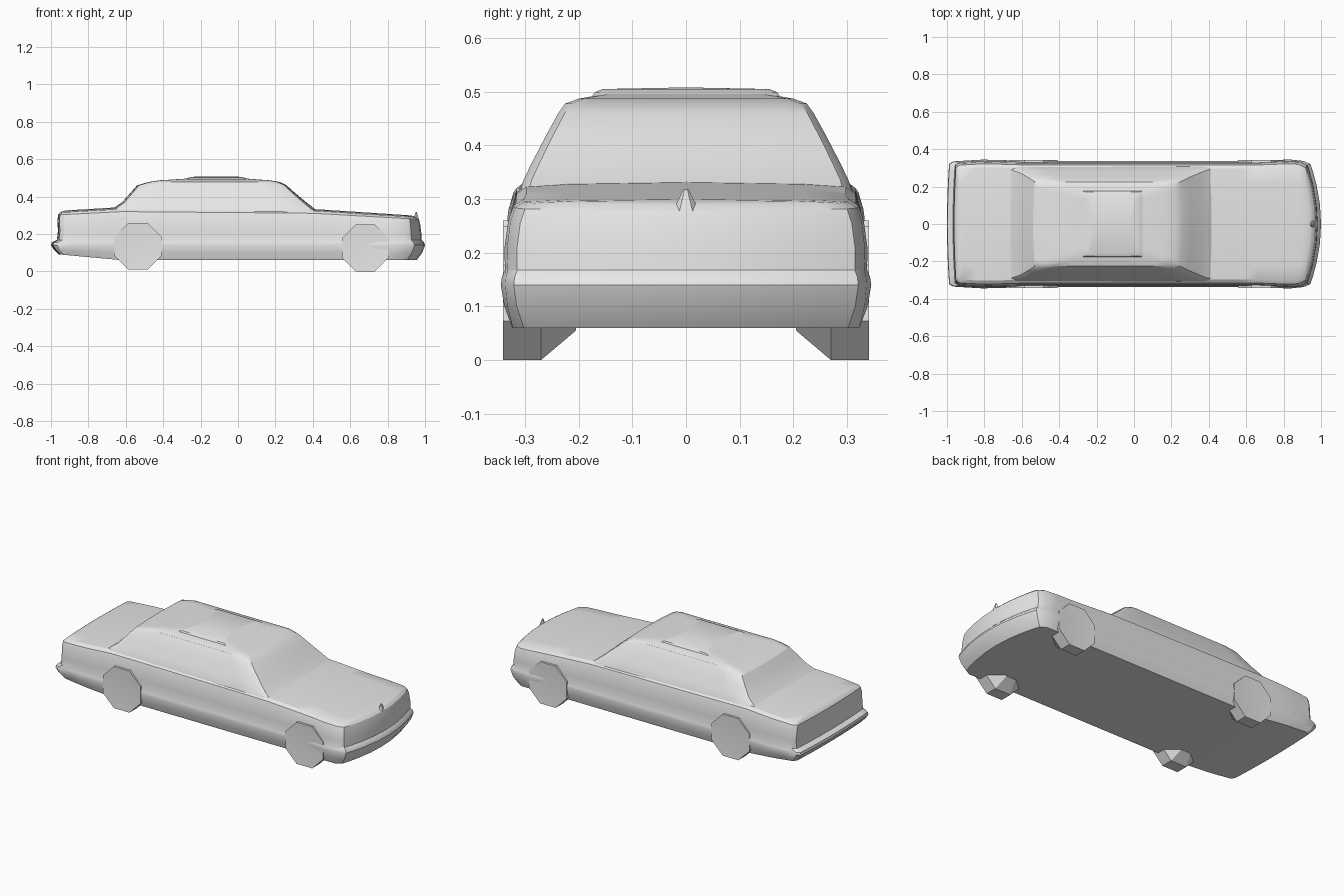
import bpy, bmesh, math

cube = bpy.data.objects.get("Cube")
if cube:
    bpy.data.objects.remove(cube, do_unlink=True)

grey = bpy.data.materials.new("light grey")
grey.use_nodes = True
grey.diffuse_color = (0.8, 0.8, 0.8, 1)
grey.node_tree.nodes["Principled BSDF"].inputs["Base Color"].default_value = (0.8, 0.8, 0.8, 1)


def lerp_curve(points, x):
    """Piecewise linear lookup in a list of (x, value)."""
    if x <= points[0][0]:
        return points[0][1]
    for (xa, va), (xb, vb) in zip(points, points[1:]):
        if x <= xb:
            return va + (vb - va) * (x - xa) / (xb - xa)
    return points[-1][1]


def finish(name, bm, angle=30):
    bmesh.ops.remove_doubles(bm, verts=bm.verts, dist=0.0005)
    bmesh.ops.recalc_face_normals(bm, faces=bm.faces)
    mesh = bpy.data.meshes.new(name)
    bm.to_mesh(mesh)
    bm.free()
    mesh.materials.append(grey)
    obj = bpy.data.objects.new(name, mesh)
    bpy.context.collection.objects.link(obj)
    bpy.ops.object.select_all(action='DESELECT')
    obj.select_set(True)
    bpy.context.view_layer.objects.active = obj
    bpy.ops.object.shade_smooth_by_angle(angle=math.radians(angle))
    return obj


def skin(bm, rings):
    """Join a stack of closed rings with quads."""
    rows = [[bm.verts.new(p) for p in ring] for ring in rings]
    n = len(rows[0])
    for a, b in zip(rows, rows[1:]):
        for i in range(n):
            j = (i + 1) % n
            bm.faces.new((a[i], a[j], b[j], b[i]))
    return rows


def outline(z, half, front, rear, bow_f, bow_r, corner_f, corner_r, steps, width, height):
    """Plan outline of a shell at one level, with bowed ends."""
    ends = (0, 0.3, 0.6, 0.82, 0.95)
    bow = lambda k, amount: amount * (k * half / 0.33) ** 2
    pts = [(front - bow(k, bow_f), k * half) for k in ends]
    a = front - bow(1, bow_f) - corner_f
    b = rear + bow(1, bow_r) + corner_r
    for i in range(steps + 1):
        x = a + (b - a) * i / steps
        pts.append((x, half * width(x)))
    pts += [(rear + bow(k, bow_r), k * half) for k in reversed(ends)]
    pts += [(x, -y) for x, y in reversed(pts[1:-1])]
    return [(x, y, height(x, z)) for x, y in pts]


def shell(name, levels, bow_f, bow_r, corner_f, corner_r, steps,
          width=lambda x: 1, height=lambda x, z: z):
    bm = bmesh.new()
    skin(bm, [outline(*lv, bow_f, bow_r, corner_f, corner_r, steps, width, height)
              for lv in levels])
    return finish(name, bm)


# Main body: levels of (height, half width, front x, rear x)
deck = [(-0.96, 0.322), (-0.62, 0.342), (0.4, 0.332), (0.97, 0.295)]
sill = [(-1, 0.095), (-0.62, 0.06)]
flare = [(-0.97, 0.99), (-0.8, 1.02), (-0.6, 1), (0.7, 1), (0.85, 1.025), (0.92, 0.99)]


def body_height(x, z):
    if z > 0.16:
        return 0.16 + (z - 0.16) * (lerp_curve(deck, x) - 0.16) / 0.18
    if z < 0.14:
        return 0.14 - (0.14 - z) * (0.14 - lerp_curve(sill, x)) / 0.08
    return z


shell("body", [
    (0.06, 0, 0.93, -0.93),
    (0.06, 0.318, 0.955, -0.96),
    (0.10, 0.332, 0.985, -0.985),
    (0.14, 0.338, 1.0, -1.0),
    (0.155, 0.336, 0.995, -0.997),
    (0.17, 0.331, 0.982, -0.968),
    (0.22, 0.332, 0.98, -0.963),
    (0.285, 0.325, 0.974, -0.965),
    (0.318, 0.316, 0.967, -0.962),
    (0.332, 0.298, 0.955, -0.95),
    (0.338, 0.22, 0.945, -0.94),
    (0.342, 0, 0.92, -0.92),
], 0.06, 0.012, 0.03, 0.02, 24, lambda x: lerp_curve(flare, x), body_height)

# Cabin with sloping screens and rounded roof
shell("cabin", [
    (0.30, 0.312, 0.47, -0.72),
    (0.335, 0.303, 0.41, -0.67),
    (0.37, 0.286, 0.365, -0.62),
    (0.42, 0.26, 0.305, -0.575),
    (0.46, 0.238, 0.26, -0.54),
    (0.478, 0.225, 0.225, -0.48),
    (0.487, 0.20, 0.17, -0.42),
    (0.496, 0.15, 0.05, -0.28),
    (0.498, 0, 0, -0.22),
], 0.025, 0.02, 0.03, 0.03, 8)

# Raised roof panel
shell("roof_panel", [
    (0.485, 0.18, 0.07, -0.30),
    (0.499, 0.17, 0.04, -0.27),
    (0.505, 0.155, 0.02, -0.25),
    (0.508, 0, -0.02, -0.21),
], 0.01, 0.01, 0.01, 0.01, 4)

# Hood ornament
bm = bmesh.new()
bmesh.ops.create_cone(bm, cap_ends=True, segments=6, radius1=0.024, radius2=0.005, depth=0.04)
for v in bm.verts:
    v.co.x = v.co.x * 0.7 + 0.953
    v.co.z += 0.298
finish("hood_ornament", bm)


# Wheels: faceted, tapering inward under the floor
def wheel(name, x, z, side):
    sides, sections = 8, [(0.338, 0.075), (0.341, 0.125), (0.27, 0.125), (0.205, 0.07)]
    bm = bmesh.new()
    rings = []
    for y, apothem in sections:
        r = apothem / math.cos(math.pi / sides)
        angles = [(i + 0.5) * math.tau / sides for i in range(sides)]
        rings.append([(x + r * math.sin(a), side * y, z - r * math.cos(a)) for a in angles])
    rows = skin(bm, rings)
    bm.faces.new(rows[0])
    bm.faces.new(rows[-1])
    finish(name, bm)


for side, label in ((1, "left"), (-1, "right")):
    wheel("front_wheel_" + label, 0.68, 0.125, side)
    wheel("rear_wheel_" + label, -0.535, 0.135, side)
